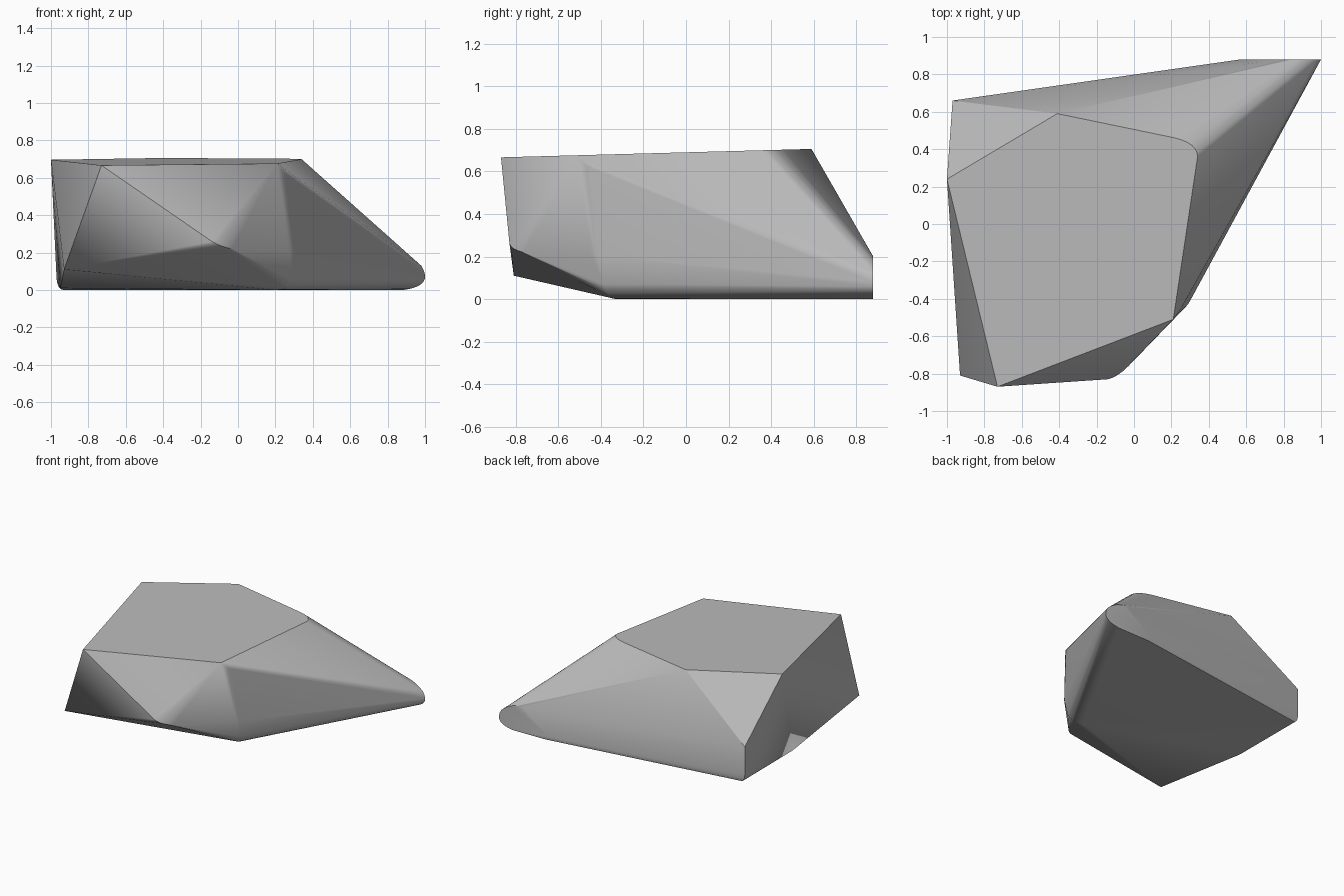
import bpy, bmesh, math
from mathutils import Vector

cube = bpy.data.objects.get("Cube")
if cube:
    bpy.data.objects.remove(cube, do_unlink=True)

stone = bpy.data.materials.new("stone grey")
stone.use_nodes = True
grey = (0.5, 0.5, 0.5, 1)
stone.diffuse_color = grey
stone.node_tree.nodes["Principled BSDF"].inputs["Base Color"].default_value = grey


def arc(a, ctrl, b, steps=6):
    """Points along a rounded corner from a to b, pulled towards ctrl."""
    a, ctrl, b = Vector(a), Vector(ctrl), Vector(b)
    return [a * (1 - t) ** 2 + ctrl * 2 * t * (1 - t) + b * t * t
            for t in (i / steps for i in range(steps + 1))]


def top(x, y):
    """A point on the slightly tilted top plane."""
    return Vector((x, y, 0.69 + 0.027 * y))


# Top plane: four crisp corners and one rounded one
points = [top(-1, 0.24), top(-0.73, -0.87), top(0.21, -0.51), top(-0.41, 0.59)]
points += arc(top(0.34, 0.36), top(0.34, 0.43), top(0.22, 0.46))

# Left face: lower corners and the short upright back edge
points += [Vector(p) for p in ((-0.93, -0.81, 0.11), (-0.95, 0.04, 0.01), (-0.97, 0.66, 0.28))]
points += arc((-0.97, 0.66, 0.06), (-0.965, 0.66, 0), (-0.93, 0.65, 0), 4)

# Pointed end: flat back face with a rounded outline
points += [Vector((0.57, 0.88, 0.03)), Vector((0.60, 0.875, 0))]
points += arc((0.80, 0.88, 0.20), (0.89, 0.88, 0.21), (0.98, 0.88, 0.13))
points += arc((0.98, 0.88, 0.13), (1.05, 0.88, 0.02), (0.88, 0.88, 0), 8)

# Front: undercut ridge, rounded side corner and rounded base corner
points += arc((-0.14, -0.83, 0.26), (-0.09, -0.82, 0.23), (-0.03, -0.76, 0.22), 4)
points += arc((0.24, -0.47, 0.62), (0.26, -0.44, 0.62), (0.265, -0.42, 0.62), 3)
points += arc((0.27, -0.45, 0.21), (0.295, -0.425, 0.21), (0.305, -0.40, 0.20), 4)
points += arc((0.29, -0.39, 0.07), (0.28, -0.36, 0), (0.20, -0.33, 0), 5)

# Wrap the points in a convex shell
bm = bmesh.new()
for p in points:
    bm.verts.new(p)
hull = bmesh.ops.convex_hull(bm, input=bm.verts)
loose = {v for v in hull["geom_interior"] + hull["geom_unused"]
         if isinstance(v, bmesh.types.BMVert) and v.is_valid}
bmesh.ops.delete(bm, geom=list(loose), context="VERTS")
bmesh.ops.dissolve_limit(bm, angle_limit=math.radians(1), verts=bm.verts, edges=bm.edges)
bmesh.ops.recalc_face_normals(bm, faces=bm.faces)

mesh = bpy.data.meshes.new("boulder")
bm.to_mesh(mesh)
bm.free()
mesh.materials.append(stone)
boulder = bpy.data.objects.new("boulder", mesh)
bpy.context.collection.objects.link(boulder)

# Smooth the rounded corners, keep the crisp ridges
bpy.ops.object.select_all(action="DESELECT")
boulder.select_set(True)
bpy.context.view_layer.objects.active = boulder
bpy.ops.object.shade_smooth_by_angle(angle=math.radians(30))
weighted = boulder.modifiers.new("even shading", "WEIGHTED_NORMAL")
weighted.keep_sharp = True
